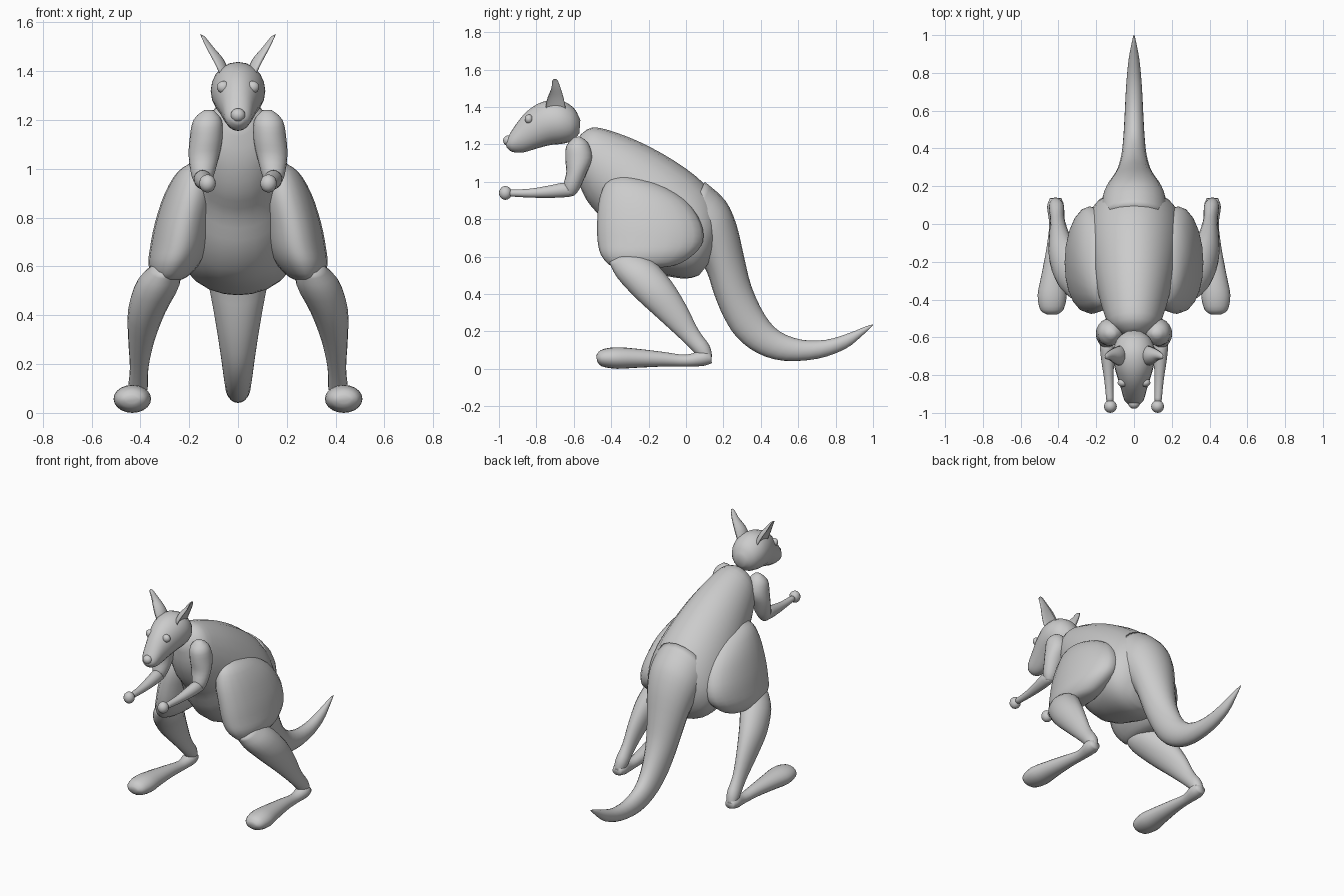
import bpy, bmesh, math
from mathutils import Vector

SIDES, STEPS = 20, 3


def spline(a, b, c, d, t):
    # Catmull-Rom blend of one number
    return 0.5 * (2*b + (c-a)*t + (2*a-5*b+4*c-d)*t*t + (3*b-a-3*c+d)*t**3)


def finish(name, bm, mirror):
    bmesh.ops.recalc_face_normals(bm, faces=bm.faces[:])
    me = bpy.data.meshes.new(name)
    bm.to_mesh(me)
    bm.free()
    for p in me.polygons:
        p.use_smooth = True
    ob = bpy.data.objects.new(name, me)
    bpy.context.collection.objects.link(ob)
    if mirror:
        ob.modifiers.new("mirror", 'MIRROR').use_mirror_merge = False
    return ob


def loft(name, secs, mirror=False, cup=1.0):
    """Smooth loft. Section = (x, y1, z1, y2, z2, half_width):
    an ellipse spanning two side-view outline points."""
    s = [secs[0]] + secs + [secs[-1]]
    fine = [[spline(*q, k / STEPS) for q in zip(*s[i:i+4])]
            for i in range(len(secs) - 1) for k in range(STEPS)]
    fine.append(secs[-1])
    bm = bmesh.new()
    rings = []
    for x, y1, z1, y2, z2, w in fine:
        ring = []
        for k in range(SIDES):
            a = 2 * math.pi * k / SIDES
            c, dx = math.cos(a) / 2, w * math.sin(a)
            if dx > 0:
                dx *= cup        # negative cup hollows the outer side
            ring.append(bm.verts.new((x + dx, (y1+y2)/2 + c*(y1-y2),
                                      (z1+z2)/2 + c*(z1-z2))))
        rings.append(ring)
    for r, q in zip(rings, rings[1:]):
        for k in range(SIDES):
            n = (k + 1) % SIDES
            bm.faces.new((r[k], r[n], q[n], q[k]))
    bm.faces.new(rings[0])
    bm.faces.new(rings[-1])
    return finish(name, bm, mirror)


def ball(name, loc, radii, mirror=False):
    bm = bmesh.new()
    bmesh.ops.create_uvsphere(bm, u_segments=16, v_segments=10, radius=1)
    bmesh.ops.scale(bm, vec=radii, verts=bm.verts)
    bmesh.ops.translate(bm, vec=Vector(loc), verts=bm.verts)
    return finish(name, bm, mirror)


# Torso, from neck to rump
loft("body", [
    (0, -.565, 1.25, -.60, 1.17, .045), (0, -.50, 1.29, -.585, 1.03, .125),
    (0, -.38, 1.265, -.53, .90, .165), (0, -.20, 1.19, -.45, .80, .20),
    (0, 0, 1.07, -.38, .66, .235), (0, .13, .95, -.27, .55, .25),
    (0, .18, .82, -.12, .50, .24), (0, .175, .70, 0, .482, .185),
    (0, .15, .60, .07, .50, .09)])

# Tail, curving down and then back
loft("tail", [
    (0, .10, 1.0, -.05, .65, .18), (0, .21, .90, .05, .60, .17),
    (0, .27, .77, .11, .52, .145), (0, .31, .60, .15, .40, .115),
    (0, .35, .44, .20, .28, .09), (0, .42, .29, .27, .17, .07),
    (0, .50, .20, .38, .085, .058), (0, .62, .155, .52, .043, .05),
    (0, .75, .155, .70, .053, .042), (0, .87, .19, .85, .105, .03),
    (0, .95, .222, .94, .175, .015), (0, 1.0, .238, .998, .23, .003)])

# Head, from muzzle to back of skull
loft("head", [
    (0, -.965, 1.21, -.96, 1.185, .02), (0, -.94, 1.26, -.93, 1.16, .05),
    (0, -.88, 1.345, -.87, 1.157, .068), (0, -.82, 1.40, -.79, 1.18, .09),
    (0, -.75, 1.432, -.72, 1.197, .108), (0, -.67, 1.435, -.66, 1.203, .11),
    (0, -.60, 1.395, -.605, 1.22, .085), (0, -.565, 1.33, -.57, 1.26, .035)])
ball("nose", (0, -.95, 1.22), (.03, .028, .028))
ball("eyes", (.06, -.84, 1.335), (.027, .022, .025), True)

# Cupped ears
loft("ears", [
    (.065, -.735, 1.37, -.645, 1.37, .03), (.08, -.75, 1.40, -.645, 1.40, .042),
    (.105, -.74, 1.45, -.655, 1.45, .045), (.132, -.72, 1.50, -.67, 1.50, .03),
    (.15, -.715, 1.54, -.685, 1.54, .016), (.155, -.705, 1.55, -.695, 1.55, .005)],
    True, cup=-.25)

# Front limbs
loft("upper_arms", [
    (.12, -.60, 1.237, -.57, 1.242, .02), (.125, -.64, 1.19, -.525, 1.21, .058),
    (.13, -.645, 1.12, -.50, 1.13, .068), (.14, -.64, 1.05, -.53, 1.05, .062),
    (.145, -.655, .98, -.57, .96, .045), (.145, -.645, .935, -.60, .925, .025)], True)
loft("forearms", [
    (.145, -.60, .97, -.60, .93, .02), (.145, -.645, .995, -.62, .92, .036),
    (.14, -.72, .982, -.71, .914, .034), (.133, -.83, .963, -.83, .915, .024),
    (.127, -.95, .957, -.95, .922, .018)], True)
ball("paws", (.125, -.966, .94), (.034, .034, .037), True)

# Hind limbs
loft("thighs", [
    (.15, -.37, 1.03, -.30, 1.03, .03), (.17, -.43, .99, -.15, .99, .075),
    (.19, -.465, .90, 0, .90, .11), (.22, -.475, .78, .08, .78, .12),
    (.24, -.472, .68, .09, .68, .12), (.262, -.455, .61, .04, .61, .105),
    (.28, -.41, .555, -.05, .555, .068), (.285, -.36, .54, -.15, .54, .025)], True)
loft("shins", [
    (.295, -.41, .57, -.29, .63, .05), (.325, -.37, .49, -.18, .58, .088),
    (.372, -.27, .38, -.08, .47, .078), (.395, -.15, .27, 0, .34, .055),
    (.405, -.03, .16, .065, .21, .038), (.41, .05, .08, .125, .125, .04),
    (.415, .09, .03, .14, .065, .028)], True)
loft("feet", [
    (.435, -.48, .07, -.475, .04, .03), (.435, -.455, .10, -.45, .013, .062),
    (.433, -.38, .115, -.37, 0, .077), (.428, -.27, .108, -.27, .005, .062),
    (.42, -.12, .09, -.12, .012, .042), (.415, 0, .075, 0, .012, .034),
    (.415, .09, .10, .09, .015, .045), (.415, .135, .08, .138, .03, .03)], True)
